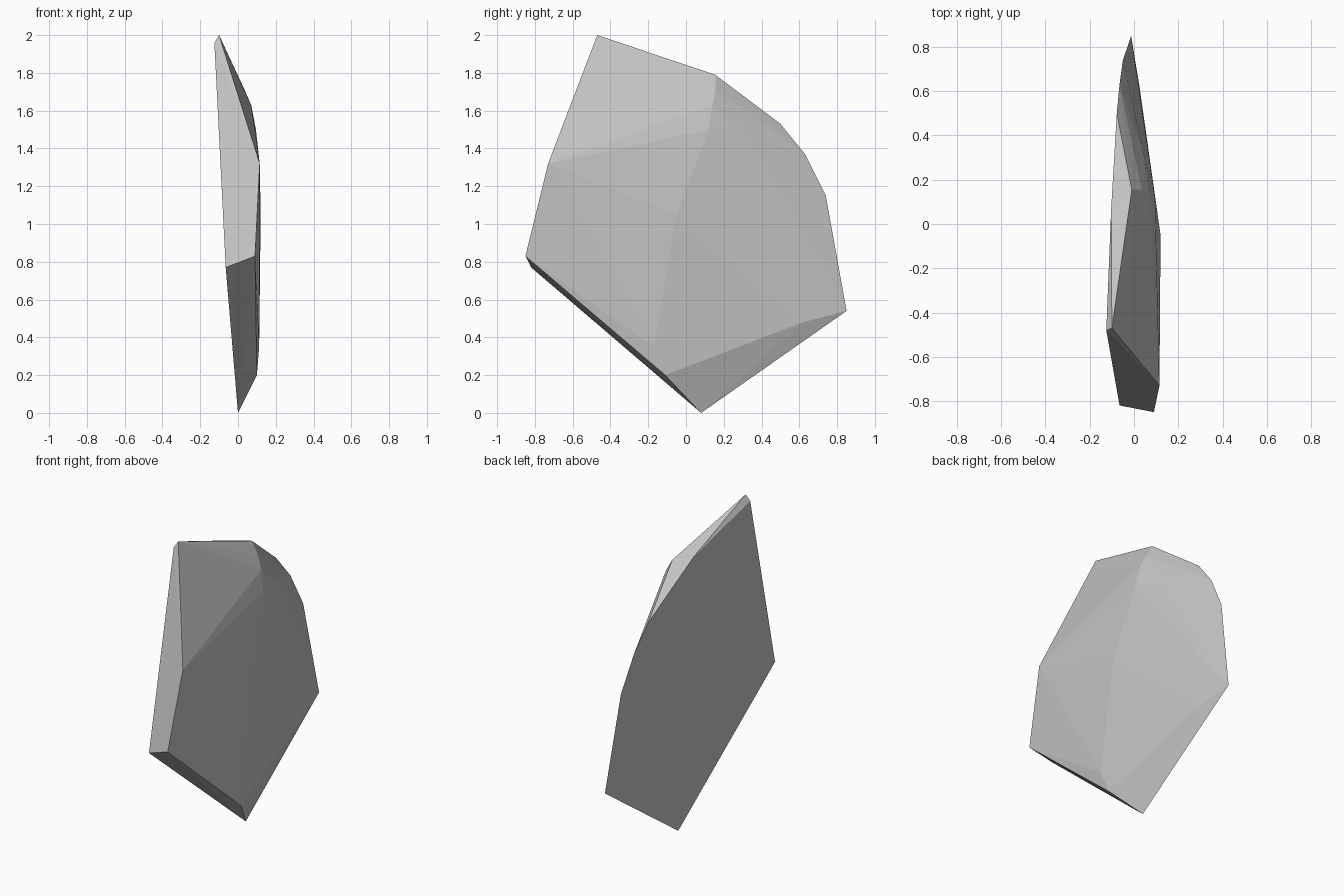
import bpy, bmesh

if "Cube" in bpy.data.objects:
    bpy.data.objects.remove(bpy.data.objects["Cube"])

stone = bpy.data.materials.new("light_grey_stone")
stone.diffuse_color = (0.55, 0.55, 0.55, 1)
stone.use_nodes = True
stone.node_tree.nodes["Principled BSDF"].inputs["Base Color"].default_value = stone.diffuse_color


def back_plane(y, z):
    """Depth of the flat broken side of the shard."""
    return -0.002 + 0.0234 * y - 0.0571 * z


# Outline of the flat side, as (y, z)
outline = [(0.08, 0.0), (-0.82, 0.77), (-0.48, 1.96), (0.07, 1.80), (0.50, 1.53),
           (0.63, 1.37), (0.74, 1.15), (0.85, 0.54)]
points = [(back_plane(y, z), y, z) for y, z in outline]

# Corners of the faceted, bulging side
points += [
    (-0.10, -0.47, 2.00), (-0.01, 0.155, 1.79),                      # top edge
    (0.115, -0.73, 1.32), (0.09, -0.85, 0.83), (0.10, -0.11, 0.20),  # front and lower edge
    (0.035, 0.155, 1.71), (0.07, 0.14, 1.63), (0.095, 0.12, 1.50),   # upper ridge
    (0.12, -0.05, 1.05), (0.112, -0.17, 0.35),                       # middle ridge
    (0.045, 0.31, 1.48), (0.025, 0.62, 0.48),                        # rear facets
]

# Wrap the corners in a convex shell
bm = bmesh.new()
for p in points:
    bm.verts.new(p)
result = bmesh.ops.convex_hull(bm, input=bm.verts)
loose = [v for v in bm.verts if not v.link_faces]
bmesh.ops.delete(bm, geom=loose, context='VERTS')
bmesh.ops.recalc_face_normals(bm, faces=bm.faces)

mesh = bpy.data.meshes.new("stone_shard")
bm.to_mesh(mesh)
bm.free()
mesh.materials.append(stone)
shard = bpy.data.objects.new("stone_shard", mesh)
bpy.context.collection.objects.link(shard)
